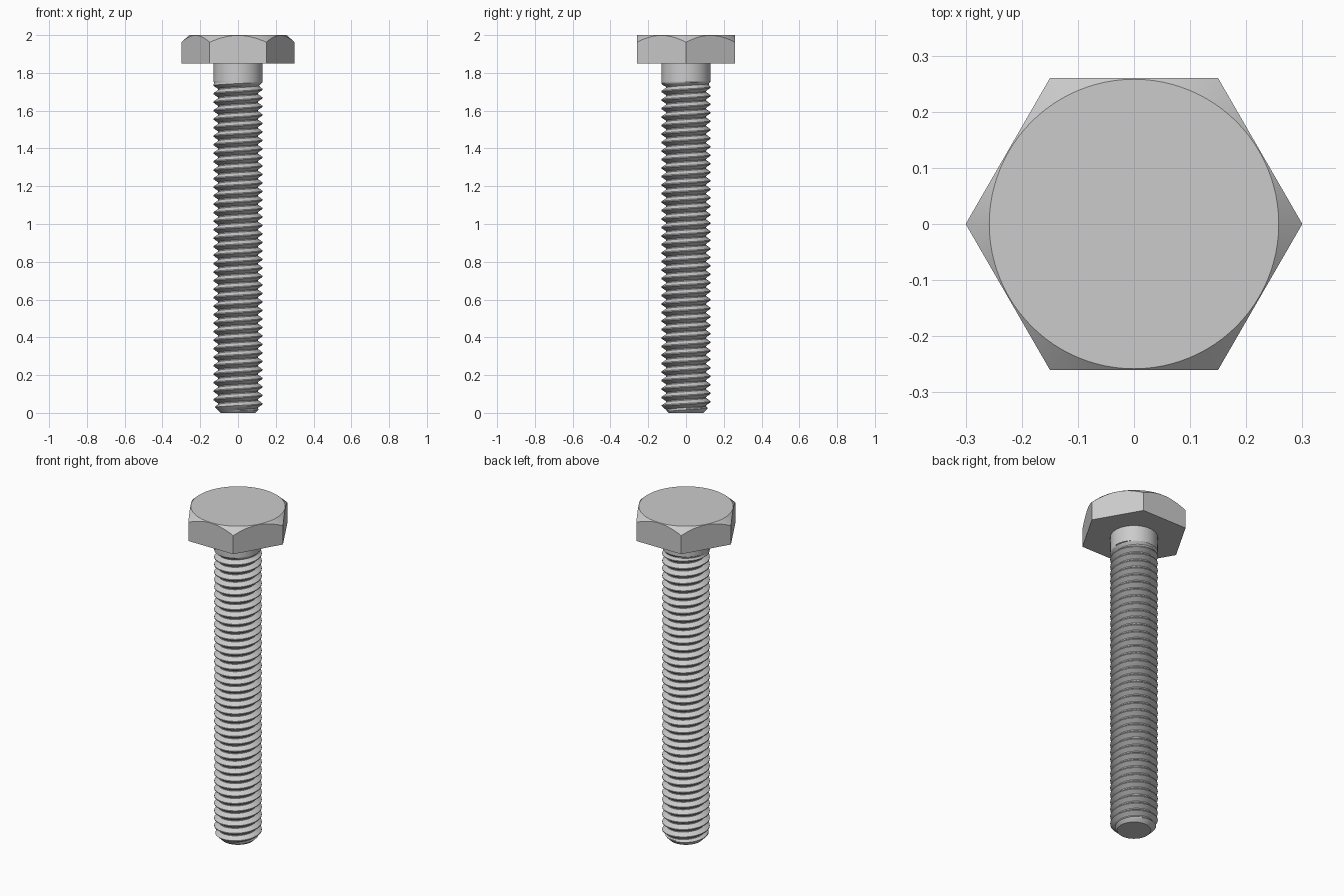
import bpy, bmesh, math

if "Cube" in bpy.data.objects:
    bpy.data.objects.remove(bpy.data.objects["Cube"])

R, PITCH, DEPTH = 0.13, 0.045, 0.025      # thread radius, pitch, depth
THREAD_TOP, HEAD_Z, TOP_Z = 1.755, 1.85, 2.0
HEX_R, TOP_R, TIP_R = 0.30, 0.258, 0.092
SEG = 64

steel = bpy.data.materials.new("grey steel")
steel.diffuse_color = (0.6, 0.6, 0.6, 1)
steel.use_nodes = True
steel.node_tree.nodes["Principled BSDF"].inputs["Base Color"].default_value = steel.diffuse_color


def finish(bm, name, angle):
    me = bpy.data.meshes.new(name)
    bm.to_mesh(me)
    bm.free()
    ob = bpy.data.objects.new(name, me)
    bpy.context.collection.objects.link(ob)
    me.materials.append(steel)
    bpy.ops.object.select_all(action='DESELECT')
    ob.select_set(True)
    bpy.context.view_layer.objects.active = ob
    bpy.ops.object.shade_smooth_by_angle(angle=math.radians(angle))
    return ob


def polar(r, a, z):
    return (r * math.cos(a), r * math.sin(a), z)


def ring(bm, r, z, n):
    return [bm.verts.new(polar(r, 2 * math.pi * i / n, z)) for i in range(n)]


# Hex head with a conical chamfer on its upper corners
bm = bmesh.new()
per = 16
n = per * 6
base = ring(bm, HEX_R, HEAD_Z, 6)
disc = ring(bm, TOP_R, TOP_Z, n)
edge = []
for i in range(n):
    a = 2 * math.pi * i / n
    r = HEX_R * math.cos(math.pi / 6) / math.cos(a % (math.pi / 3) - math.pi / 6)
    edge.append(bm.verts.new(polar(r, a, TOP_Z - (r - TOP_R) * 0.9)))
bm.faces.new(disc)
bm.faces.new(base[::-1])
for i in range(n):
    j = (i + 1) % n
    bm.faces.new((edge[i], edge[j], disc[j], disc[i]))
for s in range(6):
    arc = [edge[(s * per + k) % n] for k in range(per + 1)]
    bm.faces.new([base[s], base[(s + 1) % 6]] + arc[::-1])
finish(bm, "hex_head", 20)

# Plain neck between thread and head
bm = bmesh.new()
lo, hi = ring(bm, R, THREAD_TOP, SEG), ring(bm, R, HEAD_Z, SEG)
for i in range(SEG):
    j = (i + 1) % SEG
    bm.faces.new((lo[i], lo[j], hi[j], hi[i]))
finish(bm, "plain_neck", 30)

# Right-handed helical thread: (position in pitch, share of depth)
profile = [(0, 0), (0.12, 0), (0.25, 1 / 3), (0.375, 2 / 3),
           (0.5, 1), (0.62, 1), (0.75, 2 / 3), (0.875, 1 / 3)]
P = len(profile)
turns = math.ceil(THREAD_TOP / PITCH) + 3
bm = bmesh.new()
rows = []
for j in range(turns * P):
    t, d = profile[j % P]
    row = []
    for s in range(SEG):
        z = (j // P - 2 + t + s / SEG) * PITCH
        z = min(max(z, 0), THREAD_TOP)
        fade = min(1, (THREAD_TOP - z) / 0.03)
        r = min(R - DEPTH * d * fade, TIP_R + z)
        row.append(bm.verts.new(polar(r, 2 * math.pi * s / SEG, z)))
    rows.append(row)
for j in range(len(rows) - 1 - P):
    for s in range(SEG):
        k, q = ((s + 1), j) if s < SEG - 1 else (0, j + P)
        f = (rows[j][s], rows[q][k], rows[q + 1][k], rows[j + 1][s])
        zs = [v.co.z for v in f]
        if max(zs) > 0 and min(zs) < THREAD_TOP:
            bm.faces.new(f)
bmesh.ops.delete(bm, geom=[v for v in bm.verts if not v.link_faces], context='VERTS')
bmesh.ops.remove_doubles(bm, verts=bm.verts, dist=1e-5)
# Flat tip at the bottom
bm.faces.new(ring(bm, TIP_R, 0, SEG)[::-1])
finish(bm, "threaded_shank", 30)
